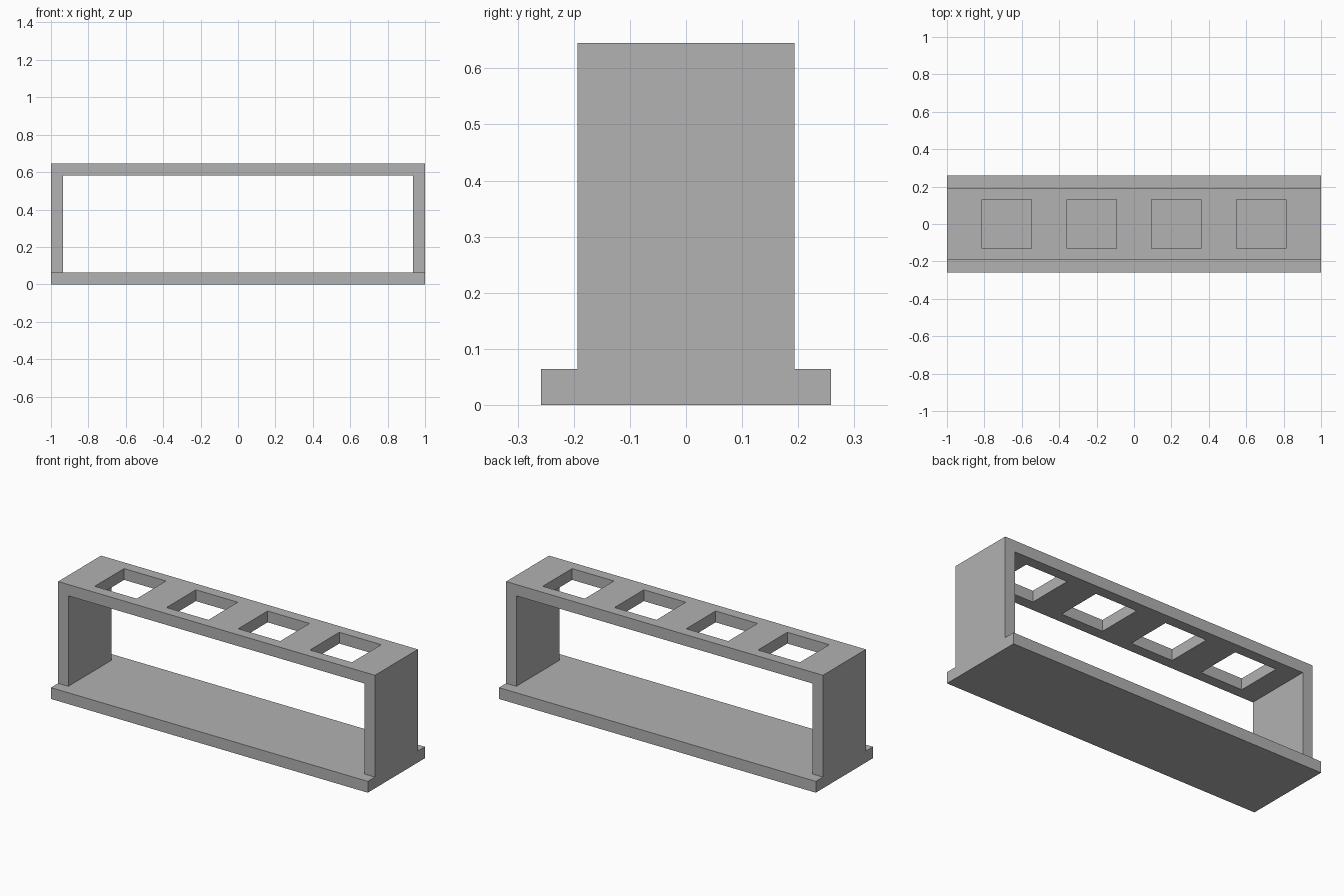
import bpy

old = bpy.data.objects.get("Cube")
if old:
    bpy.data.objects.remove(old, do_unlink=True)

# One wall thickness sets every size
U = 2 / 31

grey = bpy.data.materials.new("plain_grey")
grey.use_nodes = True
colour = (0.445, 0.445, 0.445, 1)
grey.diffuse_color = colour
grey.node_tree.nodes["Principled BSDF"].inputs["Base Color"].default_value = colour


def box(name, centre, size):
    bpy.ops.mesh.primitive_cube_add(size=1, location=[c * U for c in centre])
    ob = bpy.context.object
    ob.name = name
    ob.scale = [s * U for s in size]
    bpy.ops.object.transform_apply(location=True, rotation=False, scale=True)
    ob.data.materials.append(grey)
    return ob


def cut(target, cutter):
    mod = target.modifiers.new(cutter.name, 'BOOLEAN')
    mod.operation = 'DIFFERENCE'
    mod.solver = 'EXACT'
    mod.object = cutter
    bpy.context.view_layer.objects.active = target
    bpy.ops.object.modifier_apply(modifier=mod.name)
    bpy.data.objects.remove(cutter, do_unlink=True)


# Base plate, wider than the frame
box("base_plate", (0, 0, 0.5), (31, 8, 1))

# Upright end walls
for side, name in ((1, "left_wall"), (-1, "right_wall")):
    box(name, (side * 15, 0, 5), (1, 6, 8))

# Top shelf with a row of four square openings
shelf = box("top_shelf", (0, 0, 9.5), (31, 6, 1))
for i in range(4):
    cut(shelf, box("opening_cutter", ((i - 1.5) * 7.02, 0, 9.5), (4.1, 4.1, 3)))
